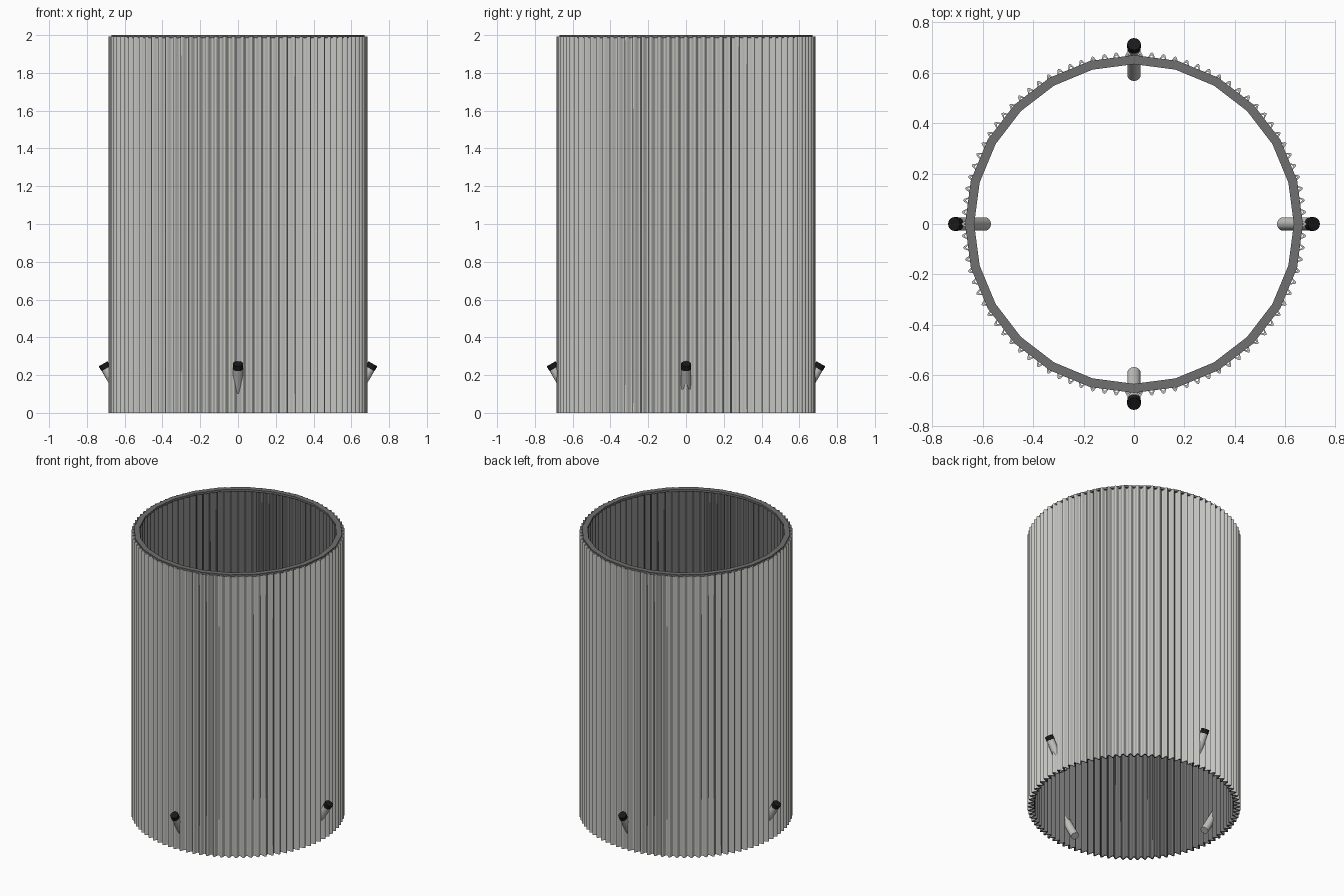
import bpy, bmesh, math
from mathutils import Vector

if "Cube" in bpy.data.objects:
    bpy.data.objects.remove(bpy.data.objects["Cube"])


def material(name, rgb):
    m = bpy.data.materials.new(name)
    m.diffuse_color = (*rgb, 1)
    m.use_nodes = True
    m.node_tree.nodes["Principled BSDF"].inputs["Base Color"].default_value = m.diffuse_color
    return m


LIGHT = material("light grey metal", (0.55, 0.55, 0.53))
DARK = material("dark grey lining", (0.16, 0.16, 0.16))
BLACK = material("black", (0.01, 0.01, 0.01))


def finish(bm, name, mats):
    bmesh.ops.recalc_face_normals(bm, faces=bm.faces)
    me = bpy.data.meshes.new(name)
    bm.to_mesh(me)
    bm.free()
    for m in mats:
        me.materials.append(m)
    ob = bpy.data.objects.new(name, me)
    bpy.context.collection.objects.link(ob)
    return ob


def tube(name, outer, inner, z0, z1, mats, slots, smooth):
    """Closed ring wall from two radius lists; slots = outer, top, inner, bottom."""
    bm = bmesh.new()
    n = len(outer)

    def loop(radii, z):
        return [bm.verts.new((r * math.cos(2 * math.pi * i / n),
                              r * math.sin(2 * math.pi * i / n), z))
                for i, r in enumerate(radii)]

    loops = [loop(outer, z0), loop(outer, z1), loop(inner, z1), loop(inner, z0)]
    for k in range(4):
        a, b = loops[k], loops[(k + 1) % 4]
        for i in range(n):
            j = (i + 1) % n
            f = bm.faces.new((a[i], a[j], b[j], b[i]))
            f.material_index = slots[k]
            f.smooth = smooth and k in (0, 2)
    for e in bm.edges:
        if len({f.smooth for f in e.link_faces}) > 1:
            e.smooth = False
    return finish(bm, name, mats)


# Corrugated wall: light outside, dark inside
RIDGES, STEPS = 90, 8
wave = [0.668 + 0.017 * math.cos(2 * math.pi * i / STEPS) for i in range(RIDGES * STEPS)]
tube("corrugated_wall", wave, [r - 0.012 for r in wave], 0, 1.993,
     [LIGHT, DARK], (0, 0, 1, 1), True)

# Flat 24-sided rim on the top edge
tube("top_rim", [0.67] * 24, [0.634] * 24, 1.985, 2.0, [DARK], (0, 0, 0, 0), False)


def rod(name, start, end, radius, mat):
    """Round bar between two points."""
    axis = end - start
    bm = bmesh.new()
    bmesh.ops.create_cone(bm, cap_ends=True, segments=20, radius1=radius,
                          radius2=radius, depth=axis.length)
    turn = axis.to_track_quat('Z', 'Y').to_matrix().to_4x4()
    bm.transform(turn)
    bmesh.ops.translate(bm, verts=bm.verts, vec=(start + end) / 2)
    for f in bm.faces:
        f.smooth = len(f.verts) == 4
    for e in bm.edges:
        if len({f.smooth for f in e.link_faces}) > 1:
            e.smooth = False
    return finish(bm, name, [mat])


# Four slanted spouts through the wall, each with a black tip
for i, side in enumerate(("right", "back", "left", "front")):
    a = i * math.pi / 2

    def point(r, z):
        return Vector((r * math.cos(a), r * math.sin(a), z))

    inner, outer = point(0.59, 0.045), point(0.714, 0.26)
    joint = inner.lerp(outer, 0.88)
    rod(side + "_spout", inner, joint, 0.026, LIGHT)
    rod(side + "_spout_tip", joint, outer, 0.027, BLACK)
